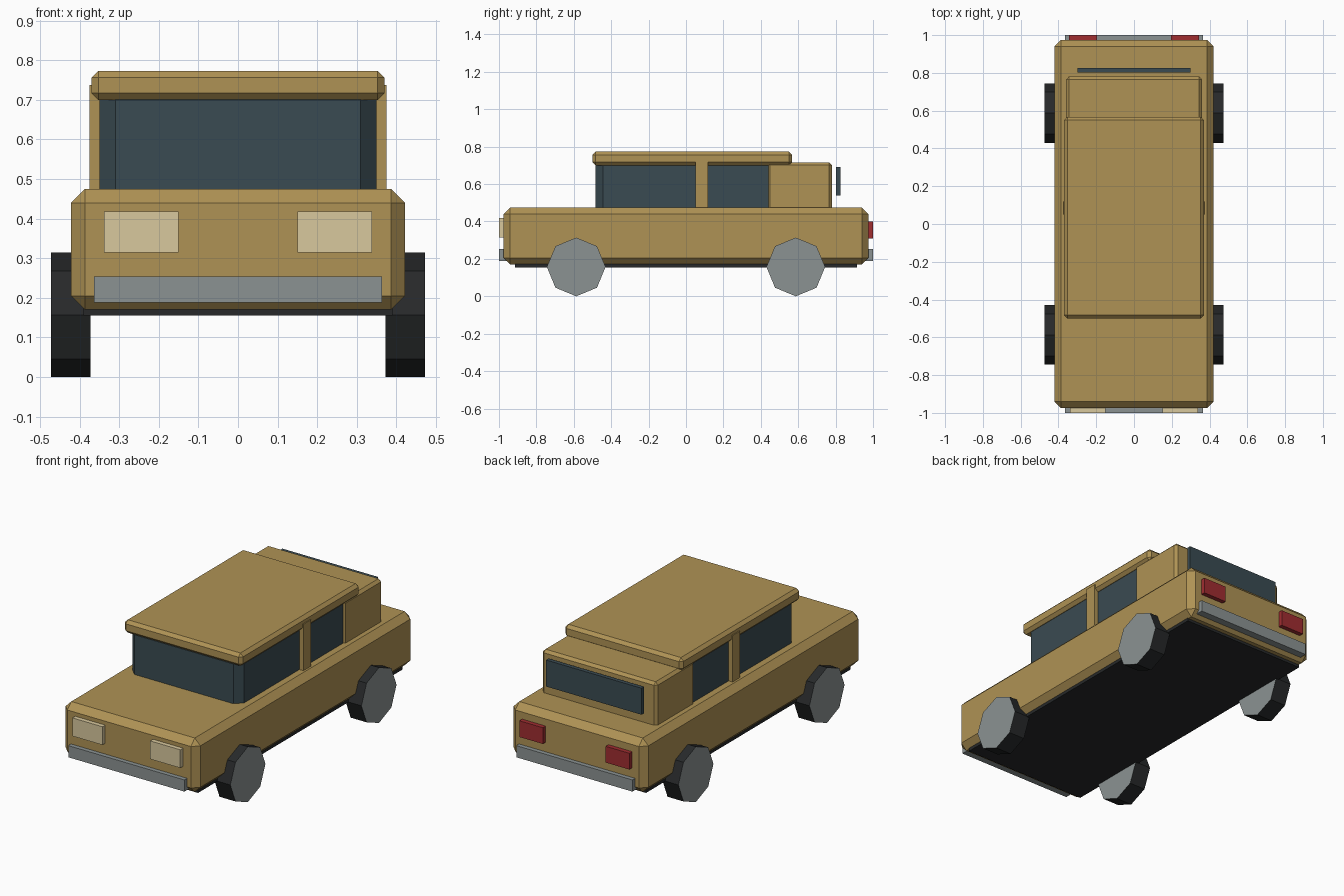
import bpy, bmesh, math
from mathutils import Matrix

if "Cube" in bpy.data.objects:
    bpy.data.objects.remove(bpy.data.objects["Cube"])


def material(name, rgb):
    m = bpy.data.materials.new(name)
    m.diffuse_color = (*rgb, 1)
    m.use_nodes = True
    m.node_tree.nodes["Principled BSDF"].inputs["Base Color"].default_value = m.diffuse_color
    return m


TAN = material("tan_paint", (0.43, 0.29, 0.09))
GLASS = material("dark_glass", (0.042, 0.07, 0.084))
RUBBER = material("rubber", (0.02, 0.022, 0.023))
METAL = material("metal", (0.26, 0.29, 0.29))
RED = material("red_lens", (0.35, 0.026, 0.03))
CREAM = material("cream_lens", (0.69, 0.58, 0.34))


def add_object(name, bm, mats):
    mesh = bpy.data.meshes.new(name)
    bm.to_mesh(mesh)
    bm.free()
    for m in mats:
        mesh.materials.append(m)
    ob = bpy.data.objects.new(name, mesh)
    bpy.context.collection.objects.link(ob)
    return ob


def box(name, x, y, z, mat, bevel=0):
    """Box from (min, max) pairs, with an optional flat chamfer."""
    bm = bmesh.new()
    bmesh.ops.create_cube(bm, size=1)
    for v in bm.verts:
        v.co = [lo + (c + 0.5) * (hi - lo) for c, (lo, hi) in zip(v.co, (x, y, z))]
    ob = add_object(name, bm, [mat])
    if bevel:
        mod = ob.modifiers.new("chamfer", "BEVEL")
        mod.width = bevel
        mod.segments = 1
    return ob


def wheel(name, x, y, radius=0.157, width=0.1):
    """Eight-sided tyre with metal side faces."""
    bm = bmesh.new()
    bmesh.ops.create_cone(bm, cap_ends=True, segments=8, radius1=radius,
                          radius2=radius, depth=width,
                          matrix=Matrix.Rotation(math.pi / 2, 4, "Y"))
    bm.normal_update()
    for f in bm.faces:
        f.material_index = 1 if abs(f.normal.x) > 0.9 else 0
    add_object(name, bm, [RUBBER, METAL]).location = (x, y, radius)


# Lower body and underside
box("body", (-0.422, 0.422), (-0.975, 0.975), (0.17, 0.475), TAN, 0.035)
box("underside", (-0.39, 0.39), (-0.915, 0.915), (0.155, 0.2), RUBBER)

# Cabin: glasshouse, rear block, roof
box("cabin_glass", (-0.35, 0.35), (-0.485, 0.55), (0.435, 0.74), GLASS, 0.04)
box("rear_cabin", (-0.36, 0.36), (0.435, 0.78), (0.44, 0.716), TAN, 0.015)
box("roof", (-0.37, 0.37), (-0.5, 0.567), (0.70, 0.773), TAN, 0.017)
box("rear_window", (-0.3, 0.3), (0.803, 0.826), (0.54, 0.69), GLASS)

# Paired parts on both sides
for side, s in (("left", -1), ("right", 1)):
    def span(a, b):
        return tuple(sorted((s * a, s * b)))
    box(side + "_pillar", span(0.335, 0.375), (0.05, 0.118), (0.46, 0.738), TAN)
    box(side + "_headlight", span(0.15, 0.338), (-1.0, -0.96), (0.315, 0.418), CREAM)
    box(side + "_taillight", span(0.197, 0.345), (0.96, 1.0), (0.308, 0.4), RED)
    for end, y in (("front", -0.587), ("rear", 0.587)):
        wheel(f"{side}_{end}_wheel", s * 0.423, y)

# Bumpers
for end, y in (("front", (-1.0, -0.95)), ("rear", (0.95, 1.0))):
    box(end + "_bumper", (-0.364, 0.364), y, (0.188, 0.254), METAL)
